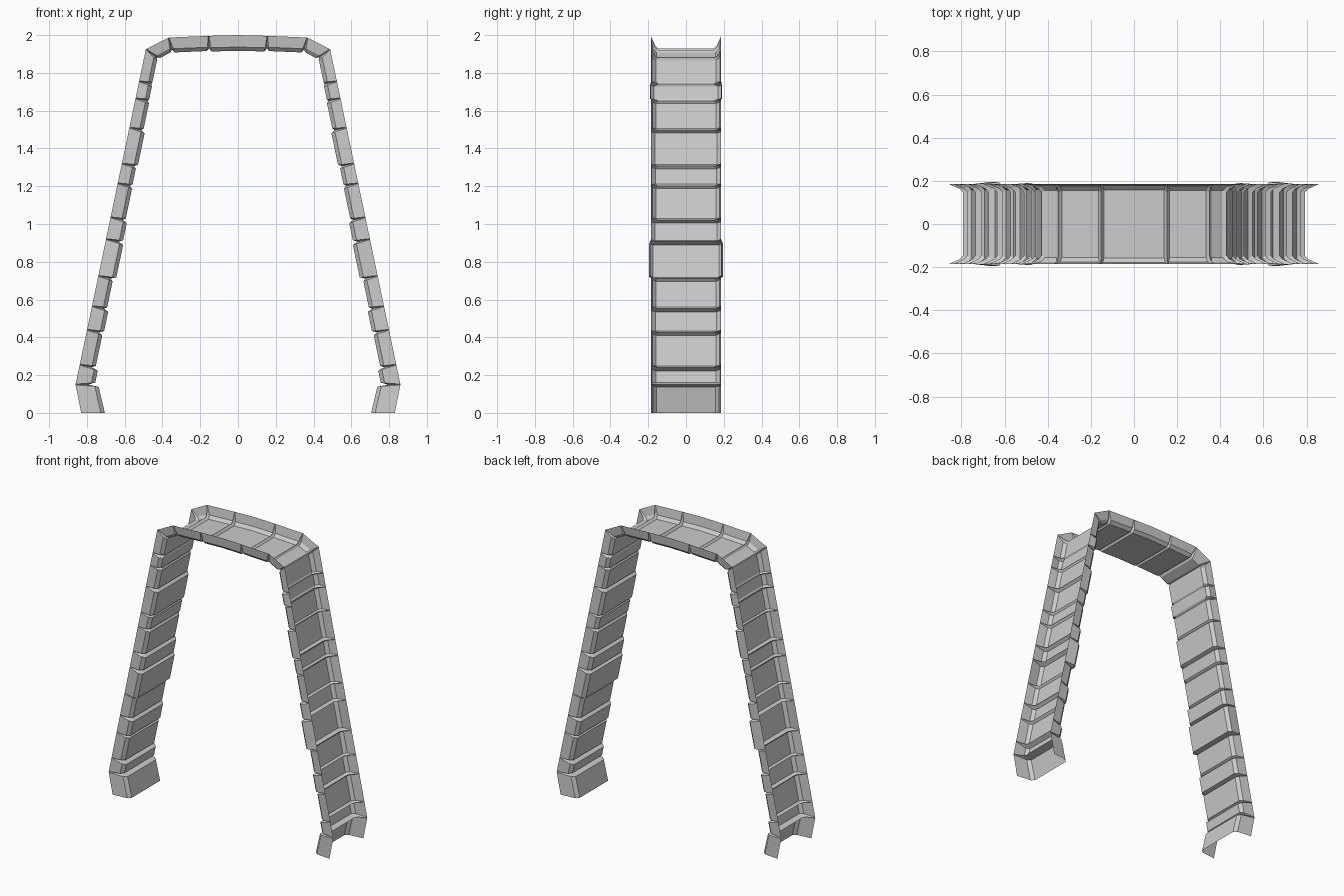
import bpy, bmesh
from mathutils import Vector

if "Cube" in bpy.data.objects:
    bpy.data.objects.remove(bpy.data.objects["Cube"])

# Outer line of the right half (x, z): ground -> leg -> shoulder -> crown centre
path = [Vector((0.83, 0.0)), Vector((0.86, 0.15))]
foot, shoulder = Vector((0.86, 0.15)), Vector((0.488, 1.925))
for z in (0.255, 0.44, 0.565, 0.725, 0.92, 1.035, 1.215, 1.32, 1.51, 1.665, 1.755):
    path.append(foot.lerp(shoulder, (z - 0.15) / 1.775))
path += [shoulder, Vector((0.367, 1.987)), Vector((0.155, 1.996)), Vector((0.0, 2.0))]

# Depth and half-width of every stone, bottom to top
depths = [0.118, 0.10, 0.085, 0.09, 0.08, 0.095, 0.09, 0.08, 0.078, 0.085,
          0.075, 0.072, 0.07, 0.075, 0.08, 0.083]
widths = [0.175, 0.18, 0.178, 0.182, 0.178, 0.195, 0.185, 0.178, 0.182, 0.184,
          0.178, 0.19, 0.18, 0.176, 0.176, 0.178]


def direction(i):
    return (path[i + 1] - path[i]).normalized()


def inward(i):
    """Mitred inward direction at path point i."""
    if i == 0:
        return Vector((-1.06, 0))
    if i == len(path) - 1:
        return Vector((0, -1))
    a, b = direction(i - 1), direction(i)
    t = (a + b).normalized()
    return Vector((-t.y, t.x)) / max(0.5, t.dot(a))


bm = bmesh.new()


def ring(i, prof, along=0.0, t=Vector((0, 0))):
    """Cross-section at point i; prof is (half width, depth, slide factor)."""
    n = inward(i)
    pts = [(-y, d, k) for y, d, k in prof] + [(y, d, k) for y, d, k in reversed(prof)]
    verts = []
    for y, d, k in pts:
        p = path[i] + n * d + t * along * k
        verts.append(bm.verts.new((p.x, y, p.y)))
    return verts


def stone_profile(s):
    d, w = depths[s], widths[s]
    return [(0.186, 0.0, 0.25), (w, d - 0.02, 0.9), (w - 0.02, d, 1.2)]


# Stones with a shallow groove ring at each joint
groove = [(0.186, 0.0, 0), (0.162, 0.053, 0), (0.146, 0.066, 0)]
rings = []
last = len(path) - 1
for s in range(last):
    t, prof = direction(s), stone_profile(s)
    rings.append(ring(s, prof, 0.01 if s else 0.0, t))
    end = s + 1 == last
    rings.append(ring(s + 1, prof, 0.0 if end else -0.01, t))
    if not end:
        rings.append(ring(s + 1, groove))
for a, b in zip(rings, rings[1:]):
    for j in range(5):
        bm.faces.new((a[j], a[j + 1], b[j + 1], b[j]))
for v in rings[-1]:
    v.co.x = 0.0
bmesh.ops.recalc_face_normals(bm, faces=bm.faces)

mesh = bpy.data.meshes.new("stone_arch_trim")
bm.to_mesh(mesh)
bm.free()
arch = bpy.data.objects.new("stone_arch_trim", mesh)
bpy.context.collection.objects.link(arch)

# Left half
mirror = arch.modifiers.new("mirror", 'MIRROR')
mirror.use_axis[0] = True
mirror.use_clip = True
